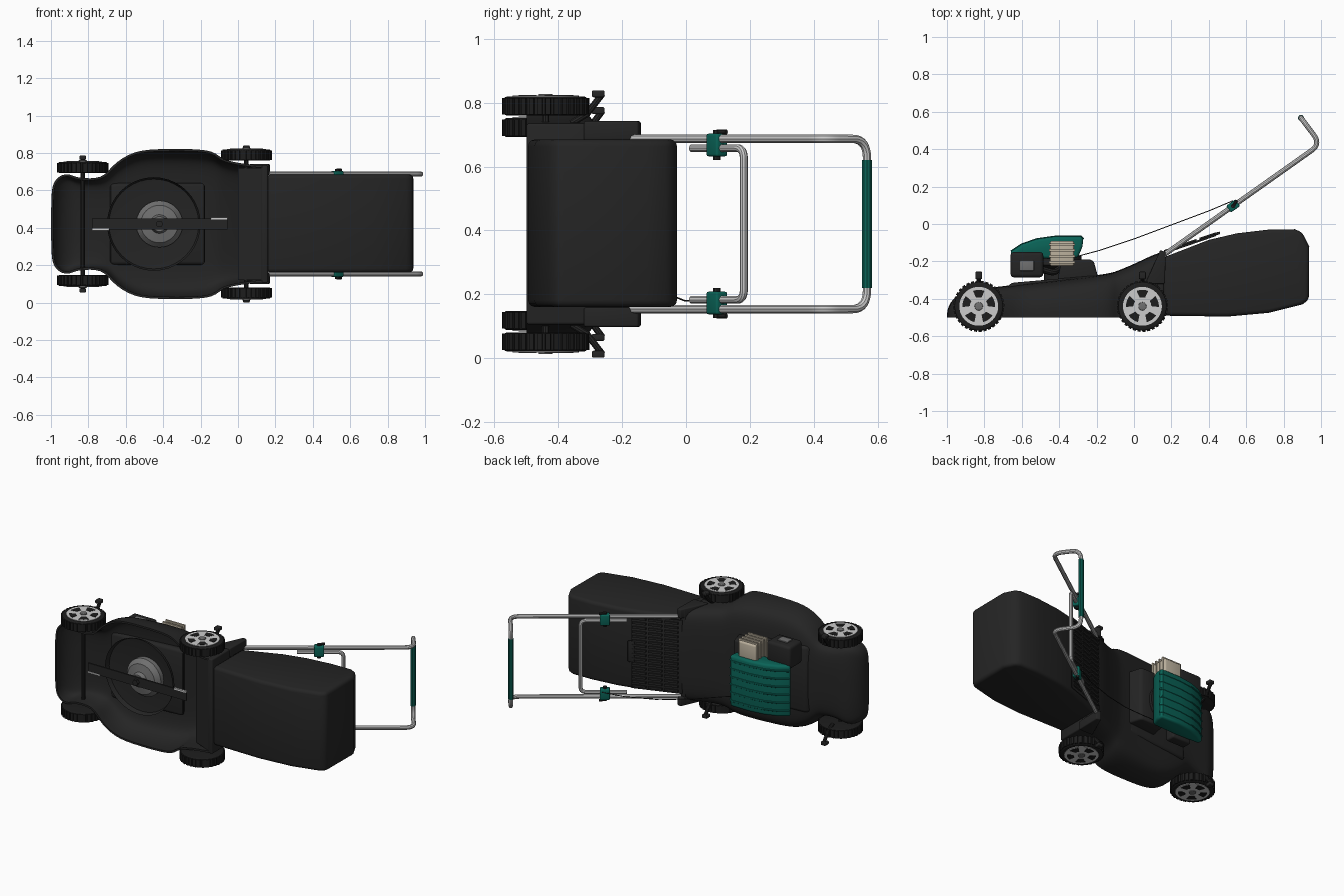
import bpy, bmesh, math
from mathutils import Vector

if "Cube" in bpy.data.objects:
    bpy.data.objects.remove(bpy.data.objects["Cube"])

C = 0.42  # mid-plane of the mower in z (the mower lies on its side, +y is its top)


def mat(name, rgb):
    m = bpy.data.materials.new(name)
    m.diffuse_color = (*rgb, 1)
    m.use_nodes = True
    m.node_tree.nodes["Principled BSDF"].inputs["Base Color"].default_value = m.diffuse_color
    return m


BLACK = mat("black plastic", (0.018, 0.018, 0.018))
TYRE = mat("tyre rubber", (0.012, 0.012, 0.012))
TEAL = mat("teal", (0.003, 0.125, 0.095))
STEEL = mat("light steel", (0.6, 0.6, 0.6))
CREAM = mat("cream metal", (0.5, 0.44, 0.34))
GREY = mat("mid grey", (0.16, 0.16, 0.16))


def finish(name, bm, m):
    bmesh.ops.recalc_face_normals(bm, faces=bm.faces[:])
    me = bpy.data.meshes.new(name)
    bm.to_mesh(me)
    bm.free()
    me.materials.append(m)
    ob = bpy.data.objects.new(name, me)
    bpy.context.collection.objects.link(ob)
    return ob


def bevel(ob, w, seg=3, ang=30):
    b = ob.modifiers.new("bevel", 'BEVEL')
    b.width, b.segments, b.limit_method, b.angle_limit = w, seg, 'ANGLE', math.radians(ang)


def prism(name, pts, z0, z1, m, bev=0.0, ang=40):
    """Side profile in x/y extruded along z."""
    bm = bmesh.new()
    f = bm.faces.new([bm.verts.new((x, y, z0)) for x, y in pts])
    r = bmesh.ops.extrude_face_region(bm, geom=[f])
    bmesh.ops.translate(bm, vec=(0, 0, z1 - z0), verts=[v for v in r["geom"] if isinstance(v, bmesh.types.BMVert)])
    ob = finish(name, bm, m)
    if bev:
        bevel(ob, bev, ang=ang)
    return ob


def box(name, x0, x1, y0, y1, z0, z1, m, bev=0.0):
    return prism(name, [(x0, y0), (x1, y0), (x1, y1), (x0, y1)], z0, z1, m, bev)


def ring(cx, cy, r, n=40):
    return [(cx + r * math.cos(2 * math.pi * i / n), cy + r * math.sin(2 * math.pi * i / n)) for i in range(n)]


def tube(name, pts, r, m, fillet=0.0):
    """Round tube along a path with filleted corners."""
    P = [Vector(p) for p in pts]
    path = [P[0]]
    for a, b, c in zip(P, P[1:], P[2:]):
        if not fillet:
            path.append(b)
            continue
        s, e = b + (a - b).normalized() * fillet, b + (c - b).normalized() * fillet
        path += [s * (1 - t) ** 2 + b * 2 * t * (1 - t) + e * t * t for t in [i / 7 for i in range(8)]]
    path.append(P[-1])
    cu = bpy.data.curves.new(name, 'CURVE')
    cu.dimensions, cu.bevel_depth, cu.bevel_resolution, cu.use_fill_caps = '3D', r, 3, True
    sp = cu.splines.new('POLY')
    sp.points.add(len(path) - 1)
    for p, q in zip(sp.points, path):
        p.co = (*q, 1)
    cu.materials.append(m)
    ob = bpy.data.objects.new(name, cu)
    bpy.context.collection.objects.link(ob)


def lathe_y(name, cx, cz, prof, m, n=40):
    """Turned part around a vertical (y) mower axis; prof holds (radius, y)."""
    bm = bmesh.new()
    vs = [bm.verts.new((cx + r, y, cz)) for r, y in prof]
    es = [bm.edges.new(p) for p in zip(vs, vs[1:])]
    bmesh.ops.spin(bm, geom=vs + es, cent=(cx, 0, cz), axis=(0, 1, 0), angle=2 * math.pi, steps=n)
    bmesh.ops.remove_doubles(bm, verts=bm.verts[:], dist=1e-5)
    return finish(name, bm, m)


# deck: open shell lofted along x from (x, half width, top, shoulder) stations
stations = [(-1.0, .17, -.47, -.49), (-.985, .23, -.42, -.46), (-.94, .268, -.375, -.43), (-.89, .265, -.355, -.42),
            (-.86, .245, -.35, -.42), (-.72, .24, -.335, -.42), (-.68, .31, -.33, -.43), (-.56, .395, -.315, -.43),
            (-.40, .402, -.30, -.42), (-.13, .402, -.265, -.41), (-.10, .35, -.255, -.38), (0, .325, -.215, -.32),
            (.10, .315, -.165, -.25), (.15, .31, -.15, -.22)]
bm = bmesh.new()
rows = []
for x, w, top, sh in stations:
    half = [(w, -.5), (w, -.47 if sh > -.46 else sh), (w * .995, sh), (w * .93, sh + .65 * (top - sh)),
            (w * .78, top - .008), (w * .4, top)]
    sec = half + [(0, top)] + [(-a, b) for a, b in reversed(half)]
    rows.append([bm.verts.new((x, y, C + z)) for z, y in sec])
for a, b in zip(rows, rows[1:]):
    for i in range(len(a) - 1):
        bm.faces.new((a[i], a[i + 1], b[i + 1], b[i]))
bm.faces.new(rows[0])
deck = finish("deck", bm, BLACK)
sub = deck.modifiers.new("smooth", 'SUBSURF')
sub.levels = sub.render_levels = 2
deck.modifiers.new("shell", 'SOLIDIFY').thickness = 0.012

# rear wall of deck, side brackets and underside closure
box("rear_wall", .125, .16, -.5, -.165, C - .315, C + .315, BLACK, .008)
prism("rear_underside", [(0, -.44), (.14, -.5), (.14, -.47), (0, -.41)], C - .3, C + .3, BLACK)
for s in (-1, 1):
    a, b = sorted((C + s * .262, C + s * .322))
    prism("handle_bracket", [(.06, -.32), (.165, -.32), (.17, -.15), (.14, -.14)], a, b, BLACK, .006)

# engine platform, bowl under it
plat = [(-.69, -.36), (-.17, -.33), (-.2, -.275), (-.66, -.315)]
prism("engine_platform", plat, C - .22, C + .22, BLACK, .02)
lathe_y("engine_bowl", -.45, C, [(.25, -.40), (.24, -.37), (.17, -.36), (.0, -.36)], BLACK)
lathe_y("blade_hub", -.42, C, [(0, -.455), (.04, -.455), (.05, -.43), (.10, -.42), (.125, -.39), (.125, -.36)], GREY)

# blade with sharpened tips
box("blade", -.78, -.055, -.466, -.456, C - .03, C + .03, BLACK)
box("blade_edge", -.145, -.055, -.469, -.455, C + .024, C + .034, STEEL)
box("blade_edge", -.78, -.69, -.469, -.455, C - .034, C - .024, STEEL)
lathe_y("blade_bolt", -.42, C, [(0, -.485), (.02, -.485), (.02, -.455)], BLACK, 6)

# engine
lathe_y("engine_base", -.41, C, [(.0, -.17), (.13, -.17), (.13, -.22), (.07, -.24), (.07, -.32)], BLACK)
prism("engine_block", [(-.41, -.31), (-.19, -.29), (-.215, -.2), (-.235, -.19), (-.37, -.19), (-.39, -.2)],
      C - .16, C + .2, BLACK, .012)
cover = [(-.665, -.16), (-.655, -.145), (-.6, -.108), (-.52, -.08), (-.42, -.066), (-.285, -.066), (-.272, -.08),
         (-.275, -.12), (-.30, -.18), (-.45, -.185), (-.64, -.18)]
prism("engine_cover", cover, C - .18, C + .16, TEAL, .022, 60)
for i in range(6):
    z = C - .14 + i * .053
    tube("cover_rib", [(x, y - .004, z) for x, y in cover[1:7]], .008, TEAL)
box("carburettor", -.6, -.46, -.25, -.18, C - .2, C - .08, BLACK, .012)
box("muffler", -.66, -.485, -.285, -.15, .55, .70, BLACK, .018)
box("muffler_plate", -.61, -.535, -.25, -.195, .698, .708, GREY, .004)
tube("muffler_pipe", [(-.5, -.24, .62), (-.43, -.26, .6), (-.4, -.24, .55)], .018, BLACK, .02)
box("cylinder_head", -.45, -.32, -.225, -.09, .55, .68, CREAM, .012)
for i in range(4):
    y = -.205 + i * .032
    box("cooling_fin", -.455, -.315, y - .006, y + .006, .56, .69, CREAM)

# grass bag
prism("grass_bag", [(.155, -.49), (.5, -.495), (.72, -.475), (.9, -.43), (.935, -.405), (.937, -.12), (.9, -.045),
                    (.86, -.028), (.72, -.03), (.55, -.05), (.4, -.085), (.155, -.18)], .16, .685, BLACK, .022)

# louvred flap over the bag, with a grip
k = (.10 / .29)
flap = lambda x: -.152 + (x - .15) * k
prism("rear_flap", [(.14, flap(.14) - .012), (.44, flap(.44) - .012), (.44, flap(.44)), (.14, flap(.14))],
      .175, .665, BLACK, .004)
for i in range(16):
    z = .195 + i * .03
    for x0 in (.16, .255, .35):
        x1 = x0 + .08
        prism("flap_slat", [(x0, flap(x0)), (x1, flap(x1)), (x1, flap(x1) + .009), (x0, flap(x0) + .009)],
              z - .007, z + .007, BLACK)
prism("flap_grip", [(.42, -.065), (.46, -.055), (.46, -.04), (.42, -.05)], C - .07, C + .07, BLACK, .005)

# handle: outer loop, inner loop, grip
arm = lambda x: -.165 + (x - .16) * .707
outer = [(.155, arm(.155)), (.998, arm(.998)), (.893, .567)]
tube("handle_loop", [(x, y, C - .267) for x, y in outer] + [(x, y, C + .267) for x, y in reversed(outer)],
     .0135, STEEL, .06)
tube("handle_grip", [(.893, .567, .22), (.893, .567, .62)], .0165, TEAL)
inner = [(.42, arm(.42)), (.65, arm(.65))]
tube("inner_loop", [(x, y, C - .2375) for x, y in inner] + [(x, y, C + .2375) for x, y in reversed(inner)],
     .0125, STEEL, .035)

# clamps with knobs, cable
d = Vector((1, .707)).normalized()
n = Vector((-d.y, d.x))
for s in (-1, 1):
    c = Vector((.53, arm(.53)))
    pts = [c + d * a + n * b for a, b in ((-.03, -.022), (.03, -.022), (.03, .022), (-.03, .022))]
    z0, z1 = sorted((C + s * .212, C + s * .283))
    prism("handle_clamp", [tuple(p) for p in pts], z0, z1, TEAL, .007)
    tube("clamp_knob", [(c.x, c.y, C + s * .2), (c.x, c.y, C + s * .294)], .012, BLACK)
    tube("clamp_lever", [(c.x, c.y, C + s * .288), (c.x + .02, c.y + .03, C + s * .288)], .008, BLACK)
tube("throttle_cable", [(.53, .125, .19), (.4, .07, .175), (.2, -.005, .18), (0, -.08, .21), (-.18, -.14, .25),
                        (-.33, -.18, .28)], .0025, BLACK)

# wheels, axles, height levers
for x, z_in, z_out in ((-.83, .275, .333), (.045, .343, .40)):
    y, R = -.44, .137
    tube("axle", [(x, y, C - z_in), (x, y, C + z_in)], .012, BLACK)
    for s in (-1, 1):
        def plate(name, pts, a, b, m, bev=0.0):
            z0, z1 = sorted((C + s * a, C + s * b))
            prism(name, pts, z0, z1, m, bev)
        tread = []
        for i in range(32):
            for da, r in ((0, R), (.6, R), (.64, R - .007), (.96, R - .007)):
                t = (i + da) * math.pi / 16
                tread.append((x + r * math.cos(t), y + r * math.sin(t)))
        plate("tyre_tread", tread, z_in, z_out - .006, TYRE)
        plate("tyre_wall", ring(x, y, R - .007), z_in - .003, z_out - .001, TYRE, .008)
        plate("wheel_disc", ring(x, y, .104), z_out - .003, z_out + .002, STEEL)
        for j in range(5):
            mid = math.pi / 2 + j * 2 * math.pi / 5
            sect = [(r, mid + t) for r, ts in ((.088, (-.36, -.18, 0, .18, .36)), (.048, (.3, 0, -.3))) for t in ts]
            plate("wheel_opening", [(x + r * math.cos(t), y + r * math.sin(t)) for r, t in sect],
                  z_out, z_out + .004, TYRE)
        plate("hub_cap", ring(x, y, .022, 20), z_out, z_out + .008, GREY, .003)
    for s in (-1, 1):
        a, b = (.345, .408) if x > 0 else (.29, .355)
        tube("height_lever", [(x, -.36, C + s * (a - .03)), (x, -.31, C + s * a), (x, -.262, C + s * b)], .011, BLACK)
        box("lever_knob", x - .018, x + .018, -.295, -.255, C + s * b - .011, C + s * b + .011, BLACK, .005)

# bake modifiers and curves, then smooth shading with sharp edges kept
bpy.ops.object.select_all(action='SELECT')
bpy.context.view_layer.objects.active = deck
bpy.ops.object.convert(target='MESH')
bpy.ops.object.shade_smooth_by_angle(angle=math.radians(35))
